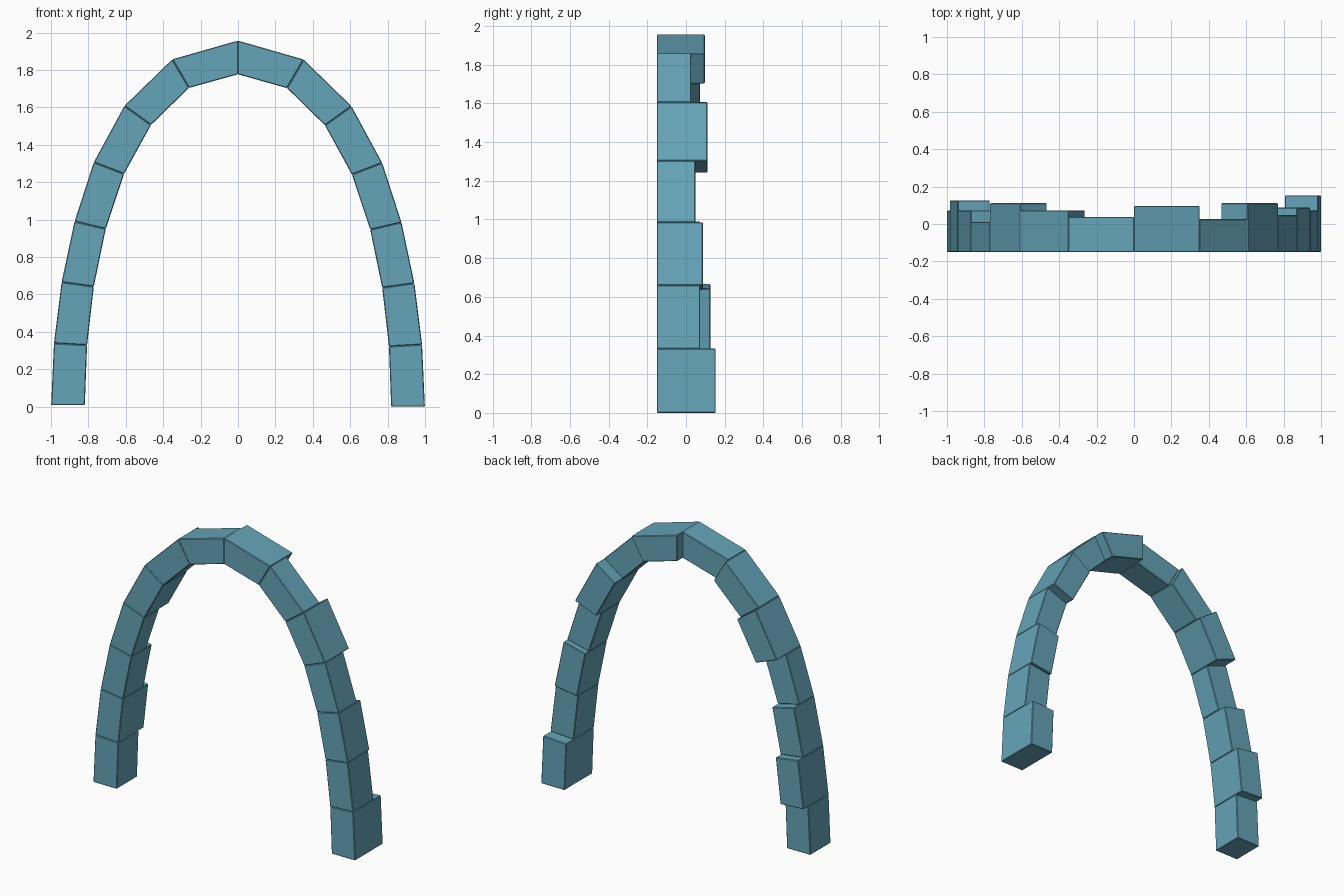
import bpy, bmesh

if "Cube" in bpy.data.objects:
    bpy.data.objects.remove(bpy.data.objects["Cube"])

FRONT = -0.151
# Joint end points (x, z) from foot to crown, for one half of the arch
OUTER = [(0.999, 0.0), (0.984, 0.332), (0.943, 0.66), (0.874, 0.985),
         (0.771, 1.303), (0.607, 1.606), (0.351, 1.856), (0.0, 1.957)]
INNER = [(0.819, 0.0), (0.807, 0.322), (0.771, 0.636), (0.707, 0.946),
         (0.609, 1.241), (0.465, 1.504), (0.262, 1.703), (0.0, 1.777)]
# Back face y of each block, foot to crown
BACK = {"right": [0.153, 0.073, 0.087, 0.048, 0.111, 0.026, 0.097],
        "left": [0.072, 0.126, 0.073, 0.012, 0.111, 0.073, 0.038]}

stone = bpy.data.materials.new("blue_stone")
stone.diffuse_color = (0.13, 0.37, 0.48, 1.0)
stone.use_nodes = True
stone.node_tree.nodes["Principled BSDF"].inputs["Base Color"].default_value = stone.diffuse_color


def make_block(name, outline, back):
    """Extrude a four-sided outline from the common front plane to its back."""
    bm = bmesh.new()
    face = bm.faces.new([bm.verts.new((x, FRONT, z)) for x, z in outline])
    moved = bmesh.ops.extrude_face_region(bm, geom=[face])["geom"]
    for v in moved:
        if isinstance(v, bmesh.types.BMVert):
            v.co.y = back
    bmesh.ops.recalc_face_normals(bm, faces=bm.faces)
    mesh = bpy.data.meshes.new(name)
    bm.to_mesh(mesh)
    bm.free()
    mesh.materials.append(stone)
    obj = bpy.data.objects.new(name, mesh)
    bpy.context.collection.objects.link(obj)
    # Slightly worn edges, which also mark the joints
    bevel = obj.modifiers.new("worn_edges", "BEVEL")
    bevel.width = 0.004
    bevel.segments = 1
    return obj


# Arch blocks: the left half mirrors the right, sitting slightly higher at the foot
for side, sign, lift in (("right", 1, 0.0), ("left", -1, 0.008)):
    for i, back in enumerate(BACK[side]):
        low, high = lift * (1 - i / 7), lift * (1 - (i + 1) / 7)
        corners = [(OUTER[i], low), (OUTER[i + 1], high),
                   (INNER[i + 1], high), (INNER[i], low)]
        outline = [(sign * x, z + dz) for (x, z), dz in corners]
        make_block(f"arch_block_{side}_{i + 1}", outline, back)
